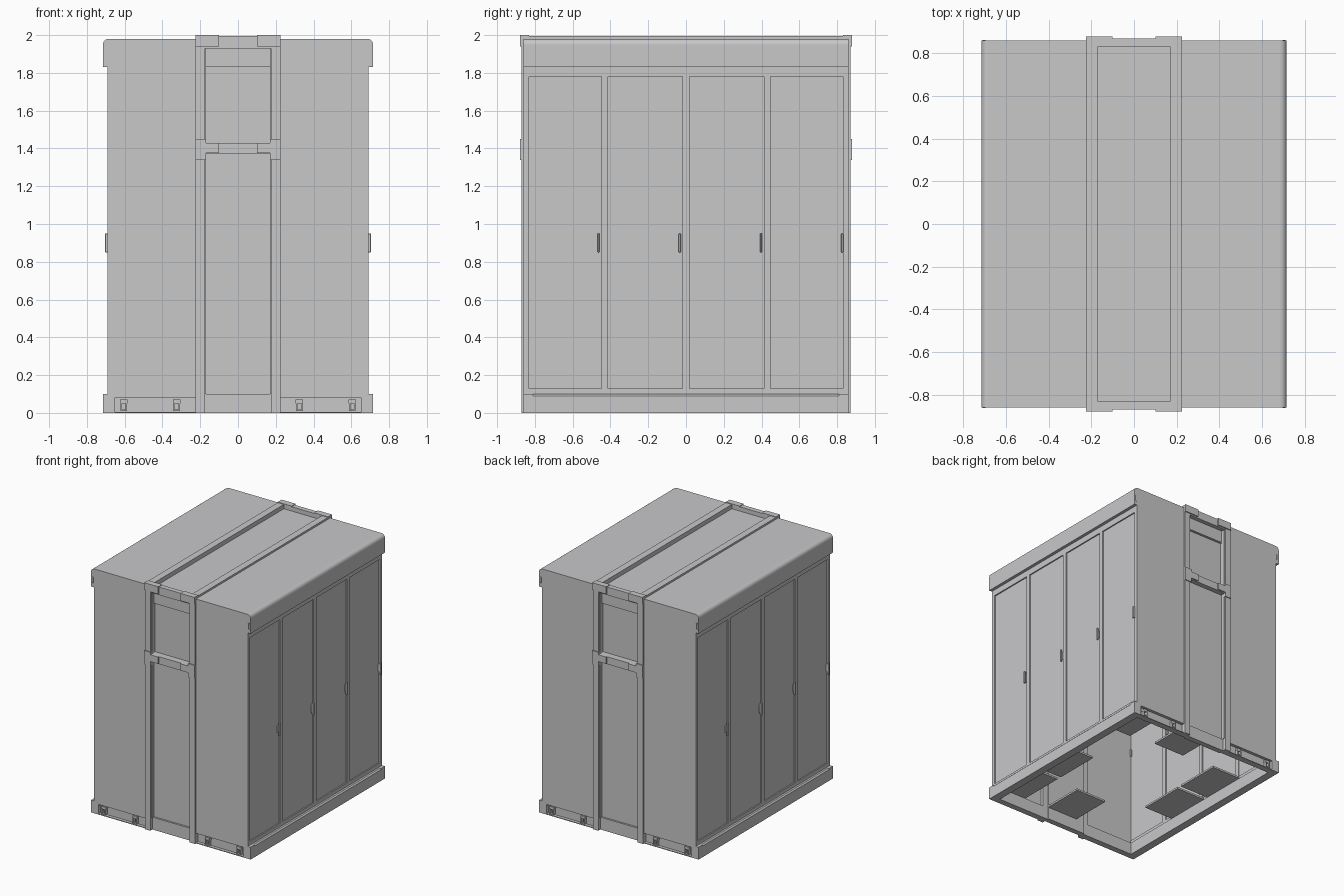
import bpy, bmesh
from math import sin, cos, pi

cube = bpy.data.objects.get("Cube")
if cube:
    bpy.data.objects.remove(cube, do_unlink=True)

grey = bpy.data.materials.new("light grey metal")
grey.use_nodes = True
color = (0.58, 0.58, 0.59, 1)
grey.diffuse_color = color
grey.node_tree.nodes["Principled BSDF"].inputs["Base Color"].default_value = color


def finish(name, bm):
    bmesh.ops.recalc_face_normals(bm, faces=bm.faces)
    mesh = bpy.data.meshes.new(name)
    bm.to_mesh(mesh)
    bm.free()
    mesh.materials.append(grey)
    ob = bpy.data.objects.new(name, mesh)
    bpy.context.collection.objects.link(ob)
    return ob


def add_box(bm, x, y, z):
    vs = bmesh.ops.create_cube(bm, size=1)["verts"]
    for v in vs:
        v.co = [lo + (c + 0.5) * (hi - lo) for c, (lo, hi) in zip(v.co, (x, y, z))]


def prism(name, outline, axis, lo, hi):
    """Extrude a 2D outline along x (0) or y (1); second coordinate is z."""
    bm = bmesh.new()
    place = lambda p, t: (t, p[0], p[1]) if axis == 0 else (p[0], t, p[1])
    face = bm.faces.new([bm.verts.new(place(p, lo)) for p in outline])
    ext = bmesh.ops.extrude_face_region(bm, geom=[face])["geom"]
    for v in ext:
        if isinstance(v, bmesh.types.BMVert):
            v.co[axis] = hi
    return finish(name, bm)


def flip(r, s):
    return r if s > 0 else (-r[1], -r[0])


def boxes(name, *parts, sx=1, sy=1):
    """One object made of boxes, mirrored by the signs."""
    bm = bmesh.new()
    for x, y, z in parts:
        add_box(bm, flip(x, sx), flip(y, sy), z)
    return finish(name, bm)


SIDES = ((-1, "right"), (1, "left"))
ENDS = ((-1, "front"), (1, "back"))
DOOR = 0.43

# Roof: two rounded covers with a sunken strip between them
for s, side in SIDES:
    arc = [(0.685 + 0.03 * cos(a * pi / 12), 1.95 + 0.03 * sin(a * pi / 12)) for a in range(7)]
    outline = [(0.17, 1.9), (0.66, 1.9), (0.66, 1.83), (0.715, 1.83)] + arc + [(0.17, 1.98)]
    cover = prism("roof_cover_" + side, [(s * x, z) for x, z in outline], 1, -0.86, 0.86)
    for p in cover.data.polygons:
        p.use_smooth = 0.1 < abs(p.normal.x) < 0.995 and p.normal.z > 0.1
boxes("roof_center_panel", ((-0.175, 0.175), (-0.84, 0.84), (1.93, 1.96)))

for s, side in SIDES:
    # Door wall: four recessed doors in a frame
    frame = [((0.66, 0.69), (-0.86, 0.86), z) for z in ((1.78, 1.84), (0.09, 0.13))]
    for i in range(5):
        y = (i - 2) * DOOR
        frame.append(((0.66, 0.69), (max(y - 0.018, -0.86), min(y + 0.018, 0.86)), (0.13, 1.78)))
    boxes("door_frame_" + side, *frame, sx=s, sy=s)
    for i in range(4):
        y = (i - 2) * DOOR
        boxes(f"door_{side}_{i + 1}", ((0.668, 0.68), (y + 0.018, y + DOOR - 0.018), (0.13, 1.78)), sx=s, sy=s)
        h = y + DOOR - 0.035
        handle = boxes(f"door_handle_{side}_{i + 1}",
                       ((0.655, 0.69), (h - 0.004, h + 0.008), (0.87, 0.93)),
                       ((0.688, 0.705), (h - 0.004, h + 0.008), (0.85, 0.95)), sx=s, sy=s)
        mod = handle.modifiers.new("soft edges", "BEVEL")
        mod.width = 0.003
    # Base rail along the doors, with a chamfered top
    rail = [(0.65, 0), (0.715, 0), (0.715, 0.09), (0.705, 0.1), (0.65, 0.1)]
    prism("base_rail_" + side, [(s * x, z) for x, z in rail], 1, -0.86, 0.86)
    # Roof strap
    boxes("roof_strap_" + side, ((0.17, 0.225), (-0.87, 0.87), (1.93, 1.995)), sx=s)

for e, end in ENDS:
    for s, side in SIDES:
        tag = f"{end}_{side}"
        boxes("end_wall_" + tag, ((0.17, 0.69), (0.83, 0.86), (0.1, 1.95)), sx=s, sy=e)
        boxes("portal_post_" + tag, ((0.175, 0.225), (0.81, 0.872), (0, 1.995)), sx=s, sy=e)
        # Corner plates that tie posts and beams together
        boxes("portal_plates_" + tag,
              ((0.17, 0.225), (0.86, 0.88), (1.34, 1.45)),
              ((0.1, 0.225), (0.86, 0.88), (1.375, 1.43)),
              ((0.1, 0.225), (0.83, 0.88), (1.94, 2.0)), sx=s, sy=e)
        # Channel shaped base beam
        boxes("base_beam_" + tag,
              ((0.22, 0.705), (0.81, 0.835), (0, 0.09)),
              ((0.22, 0.715), (0.81, 0.86), (0.082, 0.1)),
              ((0.22, 0.715), (0.81, 0.86), (0, 0.006)),
              ((0.705, 0.715), (0.81, 0.86), (0, 0.1)), sx=s, sy=e)
        # Lashing clips in the base beam
        for n, cx in enumerate((0.325, 0.605)):
            boxes(f"lashing_clip_{tag}_{n + 1}",
                  ((cx - 0.02, cx + 0.02), (0.83, 0.855), (0.05, 0.072)),
                  ((cx - 0.018, cx - 0.01), (0.83, 0.86), (0.01, 0.055)),
                  ((cx + 0.01, cx + 0.018), (0.83, 0.86), (0.01, 0.055)),
                  ((cx - 0.018, cx + 0.018), (0.83, 0.86), (0.01, 0.018)), sx=s, sy=e)
        # Oval lifting slot ring on the cover end
        boxes("lifting_slot_" + tag,
              ((0.695, 0.699), (0.858, 0.863), (1.862, 1.91)),
              ((0.706, 0.71), (0.858, 0.863), (1.862, 1.91)),
              ((0.697, 0.708), (0.858, 0.863), (1.858, 1.864)),
              ((0.697, 0.708), (0.858, 0.863), (1.908, 1.914)), sx=s, sy=e)
    # Recessed bay between the posts
    bay = (-0.176, 0.176)
    boxes("bay_panel_" + end, (bay, (0.80, 0.83), (0.1, 1.37)), sy=e)
    boxes("bay_window_" + end, (bay, (0.79, 0.815), (1.37, 1.95)), sy=e)
    boxes("bay_header_" + end, (bay, (0.80, 0.835), (1.83, 1.95)), sy=e)
    boxes("bay_threshold_" + end, (bay, (0.80, 0.845), (0.0, 0.1)), sy=e)
    boxes("portal_crossbeam_" + end, (bay, (0.80, 0.87), (1.37, 1.43)), sy=e)
    boxes("portal_top_beam_" + end, (bay, (0.83, 0.87), (1.93, 1.995)), sy=e)
    boxes("entry_floor_" + end, ((-0.1, 0.18), (0.46, 0.80), (0.1, 0.115)), sy=e)

# Floor panels behind some of the doors
for n, (x, y) in enumerate(((0.53, -0.62), (0.53, -0.2), (0.53, 0.62), (-0.52, -0.14), (-0.52, 0.28))):
    boxes(f"floor_panel_{n + 1}", ((x - 0.13, x + 0.13), (y - 0.19, y + 0.19), (0.1, 0.115)))
